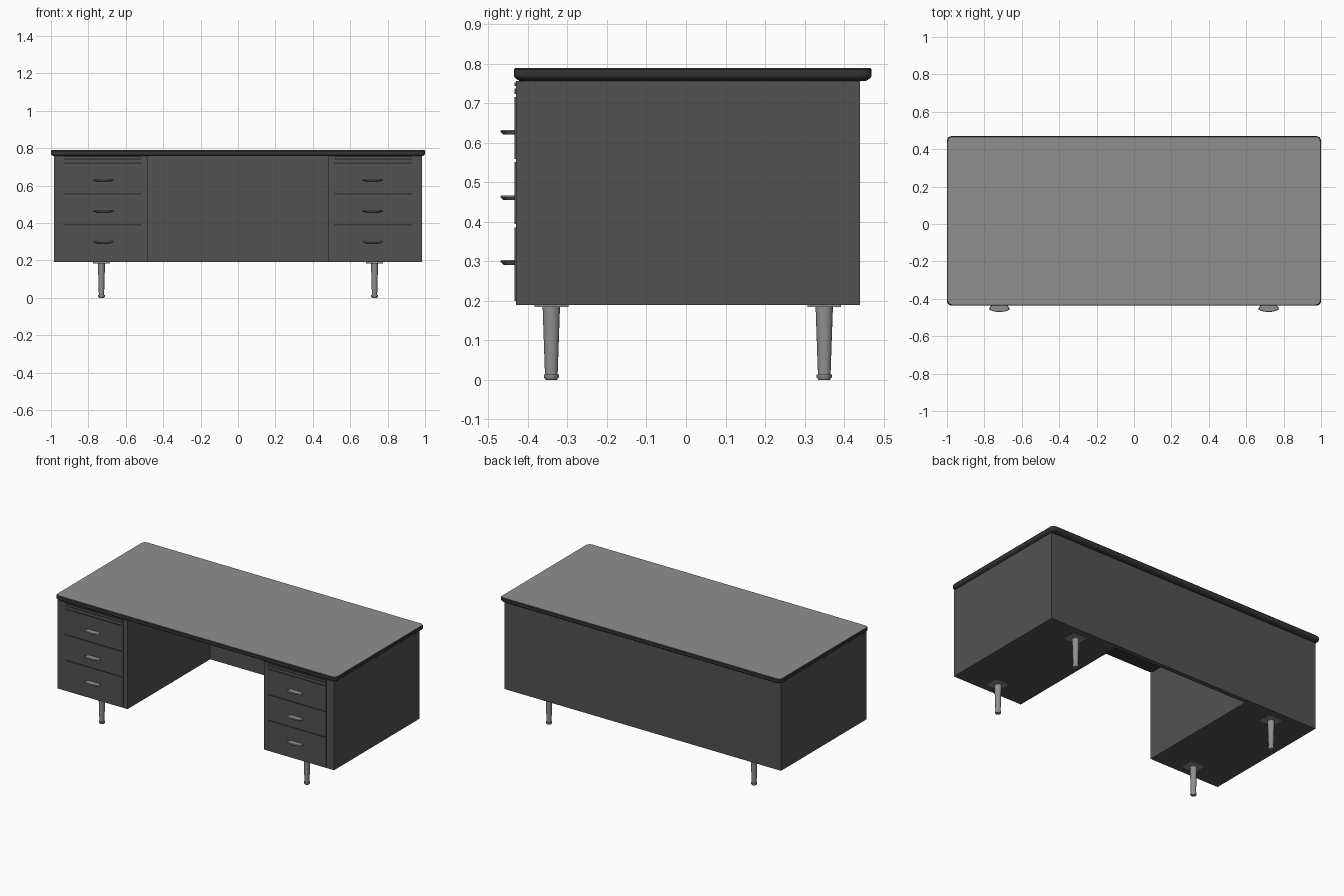
import bpy, bmesh, math

if "Cube" in bpy.data.objects:
    bpy.data.objects.remove(bpy.data.objects["Cube"])


def material(name, r, g, b):
    m = bpy.data.materials.new(name)
    m.diffuse_color = (r, g, b, 1)
    m.use_nodes = True
    m.node_tree.nodes["Principled BSDF"].inputs["Base Color"].default_value = m.diffuse_color
    return m


BODY = material("charcoal body", 0.085, 0.085, 0.085)
TOP = material("grey top", 0.28, 0.275, 0.275)
EDGE = material("dark edge", 0.035, 0.035, 0.035)
METAL = material("grey metal", 0.28, 0.28, 0.28)


def finish(name, bm, *mats):
    bmesh.ops.recalc_face_normals(bm, faces=bm.faces)
    me = bpy.data.meshes.new(name)
    bm.to_mesh(me)
    bm.free()
    for m in mats:
        me.materials.append(m)
    ob = bpy.data.objects.new(name, me)
    bpy.context.collection.objects.link(ob)
    return ob


def box(name, lo, hi, mat):
    bm = bmesh.new()
    bmesh.ops.create_cube(bm, size=1)
    for v in bm.verts:
        v.co = [lo[i] + (v.co[i] + 0.5) * (hi[i] - lo[i]) for i in range(3)]
    return finish(name, bm, mat)


def loft(name, rings, *mats):
    """Skin a stack of matching rings of points and cap both ends."""
    bm = bmesh.new()
    vs = [[bm.verts.new(p) for p in r] for r in rings]
    n = len(rings[0])
    for a, b in zip(vs, vs[1:]):
        for i in range(n):
            j = (i + 1) % n
            bm.faces.new((a[i], a[j], b[j], b[i]))
    bm.faces.new(vs[0][::-1])
    bm.faces.new(vs[-1])
    return finish(name, bm, *mats)


def smooth(ob):
    bpy.ops.object.select_all(action='DESELECT')
    ob.select_set(True)
    bpy.context.view_layer.objects.active = ob
    bpy.ops.object.shade_smooth_by_angle(angle=math.radians(40))


# desktop: rounded-corner slab with a tucked-in dark edge
def slab_ring(inset, z, r=0.025, steps=5):
    cx, cy, hx, hy = 0, 0.017, 1 - inset, 0.453 - inset
    pts = []
    for k, (sx, sy) in enumerate(((1, 1), (-1, 1), (-1, -1), (1, -1))):
        for s in range(steps):
            a = math.pi / 2 * (k + s / (steps - 1))
            pts.append((cx + sx * (hx - r) + r * math.cos(a),
                        cy + sy * (hy - r) + r * math.sin(a), z))
    return pts


desk = loft("desktop", [slab_ring(0.014, 0.757), slab_ring(0.003, 0.764),
                        slab_ring(0, 0.77), slab_ring(0, 0.785),
                        slab_ring(0.004, 0.79)], EDGE, TOP)
for f in desk.data.polygons:
    f.material_index = 1 if f.normal.z > 0.9 else 0

# back panel across the kneehole
box("back_panel", (-0.487, 0.41, 0.19), (0.487, 0.44, 0.757), BODY)


def ellipse(cx, cy, rx, ry, z, n=16):
    return [(cx + rx * math.cos(2 * math.pi * i / n),
             cy + ry * math.sin(2 * math.pi * i / n), z) for i in range(n)]


for s, side in ((-1, "left"), (1, "right")):
    # pedestal
    x0, x1 = sorted((s * 0.485, s * 0.985))
    box(side + "_pedestal", (x0, -0.43, 0.19), (x1, 0.44, 0.757), BODY)

    # drawer fronts over a dark gap plate, with a writing slide above
    d0, d1 = sorted((s * 0.515, s * 0.93))
    box(side + "_drawer_gaps", (d0, -0.431, 0.20), (d1, -0.429, 0.757), EDGE)
    for i, (z0, z1) in enumerate(((0.20, 0.386), (0.394, 0.551), (0.559, 0.716))):
        box(f"{side}_drawer_{i + 1}", (d0, -0.434, z0), (d1, -0.43, z1), BODY)
    box(side + "_writing_slide", (d0, -0.434, 0.724), (d1, -0.43, 0.738), BODY)
    box(side + "_slide_rail", (d0, -0.434, 0.744), (d1, -0.43, 0.753), BODY)

    # blade-shaped drawer pulls
    hx = s * 0.72
    half = [(0.040, -0.43), (0.052, -0.446), (0.055, -0.458),
            (0.035, -0.466), (0.012, -0.47)]
    outline = half + [(-x, y) for x, y in reversed(half)]
    for i, z in enumerate((0.297, 0.461, 0.627)):
        low = [(hx + x * 0.6, -0.43 + (y + 0.43) * 0.8, z - 0.006) for x, y in outline]
        mid = [(hx + x, y, z + 0.002) for x, y in outline]
        high = [(hx + x * 0.92, -0.43 + (y + 0.43) * 0.95, z + 0.006) for x, y in outline]
        loft(f"{side}_pull_{i + 1}", [low, mid, high], METAL)

    # tapered legs with mounting plates and feet
    for y, end in ((-0.341, "front"), (0.35, "back")):
        x = s * 0.73
        box(f"{side}_{end}_leg_plate", (x - 0.046, y - 0.043, 0.184),
            (x + 0.046, y + 0.043, 0.19), METAL)
        smooth(loft(f"{side}_{end}_leg",
                    [ellipse(x, y, 0.014, 0.016, 0.012),
                     ellipse(x, y, 0.019, 0.022, 0.185)], METAL))
        smooth(loft(f"{side}_{end}_foot",
                    [ellipse(x, y, 0.014, 0.014, 0.0),
                     ellipse(x, y, 0.018, 0.019, 0.006),
                     ellipse(x, y, 0.018, 0.019, 0.014)], METAL))
